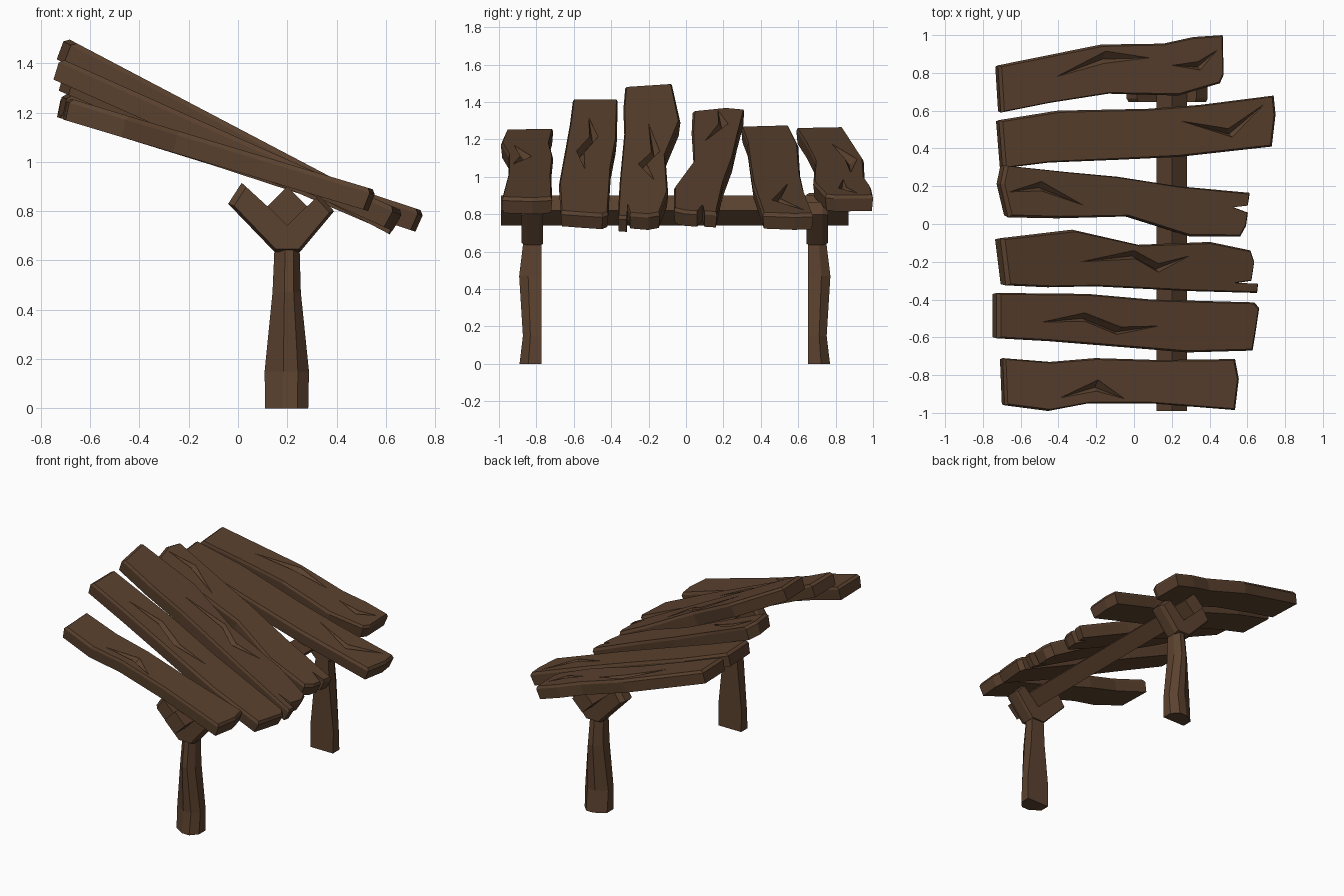
import bpy, bmesh, math
from mathutils import Vector

if "Cube" in bpy.data.objects:
    bpy.data.objects.remove(bpy.data.objects["Cube"])

wood = bpy.data.materials.new("weathered brown wood")
wood.diffuse_color = (0.105, 0.054, 0.028, 1)
wood.use_nodes = True
wood.node_tree.nodes["Principled BSDF"].inputs["Base Color"].default_value = wood.diffuse_color


def finish(name, bm):
    bmesh.ops.recalc_face_normals(bm, faces=bm.faces)
    me = bpy.data.meshes.new(name)
    bm.to_mesh(me)
    bm.free()
    me.materials.append(wood)
    ob = bpy.data.objects.new(name, me)
    bpy.context.collection.objects.link(ob)
    return ob


def loft(name, rings):
    """Skin a stack of equal-length rings and cap both ends."""
    bm = bmesh.new()
    vs = [[bm.verts.new(p) for p in r] for r in rings]
    n = len(vs[0])
    for a, b in zip(vs, vs[1:]):
        for i in range(n):
            j = (i + 1) % n
            bm.faces.new((a[i], a[j], b[j], b[i]))
    bm.faces.new(vs[0])
    bm.faces.new(vs[-1])
    return finish(name, bm)


def plank(name, left, right, outline, cracks, t=0.09):
    """Tilted board: outline seen from above, top line given as (x, z) ends."""
    m = (right[1] - left[1]) / (right[0] - left[0])
    nrm = Vector((-m, 0, 1)).normalized()

    def at(x, y, depth):
        return Vector((x, y, left[1] + m * (x - left[0]))) - nrm * depth

    cx = sum(p[0] for p in outline) / len(outline)

    def ring(depth, inset, sx):
        # inset across the board follows the local centre line
        mid0 = (outline[0][1] + outline[-1][1]) / 2
        r = [p for p in outline if p[0] > right[0] - 0.2]
        mid1 = (max(p[1] for p in r) + min(p[1] for p in r)) / 2
        pts = []
        for x, y in outline:
            c = mid0 + (mid1 - mid0) * (x - left[0]) / (right[0] - left[0])
            pts.append(at(cx + (x - cx) * sx, c + (y - c) * inset, depth))
        return pts

    ob = loft(name, [ring(0, 0.94, 0.98), ring(0.018, 1, 1), ring(t, 0.95, 0.99)])

    # V-shaped cracks: tip, left/right pairs, tip
    bm = bmesh.new()
    for c in cracks:
        lo = [bm.verts.new(at(x, y, 0.001)) for x, y in c]
        hi = [bm.verts.new(at(x, y, -0.03)) for x, y in c]
        k = len(c) // 2 - 1
        L = [0] + [1 + 2 * i for i in range(k)] + [len(c) - 1]
        R = [0] + [2 + 2 * i for i in range(k)] + [len(c) - 1]
        keel = [lo[0]]
        for i in range(1, k + 1):
            a, b = c[L[i]], c[R[i]]
            keel.append(bm.verts.new(at(a[0] * .35 + b[0] * .65, a[1] * .35 + b[1] * .65, 0.035)))
        keel.append(lo[-1])
        for i in range(k + 1):
            for S in (L, R):
                bm.faces.new((hi[S[i]], hi[S[i + 1]], lo[S[i + 1]], lo[S[i]]))
                f = [lo[S[i]], lo[S[i + 1]], keel[i + 1], keel[i]]
                bm.faces.new(list(dict.fromkeys(f)))
            f = [hi[L[i]], hi[L[i + 1]], hi[R[i + 1]], hi[R[i]]]
            bm.faces.new(list(dict.fromkeys(f)))
    bmesh.ops.triangulate(bm, faces=bm.faces)
    cutter = finish("crack_cutter", bm)
    cutter.hide_render = True
    mod = ob.modifiers.new("cracks", "BOOLEAN")
    mod.operation = "DIFFERENCE"
    mod.solver = "EXACT"
    mod.object = cutter
    dg = bpy.context.evaluated_depsgraph_get()
    me = bpy.data.meshes.new_from_object(ob.evaluated_get(dg))
    ob.modifiers.clear()
    if len(me.polygons) > 6:
        ob.data = me
    bpy.data.objects.remove(cutter)


# Planks, front to back
plank("plank_1", (-.69, 1.26), (.56, .885),
      [(-.69, -.71), (-.44, -.73), (-.2, -.71), (.13, -.72), (.54, -.715), (.56, -.82),
       (.54, -.985), (.1, -.95), (-.24, -.95), (-.45, -.99), (-.68, -.96)],
      [[(-.39, -.92), (-.19, -.825), (-.2, -.885), (-.05, -.925)]])
plank("plank_2", (-.72, 1.42), (.67, .80),
      [(-.72, -.365), (-.24, -.37), (.1, -.40), (.645, -.415), (.67, -.445), (.65, -.58),
       (.635, -.67), (.29, -.68), (-.2, -.64), (-.45, -.62), (-.72, -.605)],
      [[(-.49, -.52), (-.26, -.47), (-.26, -.515), (-.07, -.545), (-.09, -.585), (.13, -.54)]])
plank("plank_3", (-.69, 1.5), (.66, .79),
      [(-.70, -.075), (-.32, -.03), (.03, -.11), (.41, -.095), (.625, -.14), (.645, -.2),
       (.63, -.3), (.54, -.315), (.665, -.32), (.66, -.365), (.3, -.355), (-.2, -.33),
       (-.45, -.335), (-.67, -.325)],
      [[(-.28, -.2), (0, -.14), (.01, -.185), (.13, -.21), (.13, -.255), (.29, -.17)]], 0.095)
plank("plank_4", (-.70, 1.375), (.62, .81),
      [(-.68, .31), (-.35, .275), (-.08, .25), (.24, .20), (.62, .165), (.61, .1), (.53, .09),
       (.61, .06), (.60, -.01), (.57, -.065), (.3, -.065), (-.03, .04), (-.4, .03),
       (-.66, .035), (-.70, .21)],
      [[(-.66, .17), (-.49, .225), (-.49, .175), (-.27, .1)]])
plank("plank_5", (-.71, 1.28), (.755, .80),
      [(-.71, .55), (-.4, .6), (.08, .61), (.35, .63), (.745, .68), (.755, .58), (.735, .41),
       (.24, .355), (-.08, .34), (-.45, .325), (-.69, .295)],
      [[(.25, .545), (.5, .505), (.52, .46), (.69, .635)]])
plank("plank_6", (-.715, 1.27), (.48, .90),
      [(-.715, .84), (-.17, .95), (.16, .955), (.32, .99), (.475, 1.0), (.48, .79), (.46, .745),
       (.24, .68), (-.13, .69), (-.45, .64), (-.70, .59)],
      [[(-.41, .78), (-.15, .915), (-.16, .85), (.08, .88)],
       [(.2, .84), (.34, .86), (.35, .815), (.44, .92)]])

# Cross beam, square section turned on its corner
loft("cross_beam", [[(.2 + .08 * math.cos(a * math.pi / 2), y, .82 + .08 * math.sin(a * math.pi / 2))
                     for a in range(4)] for y in (-.99, .87)])

# Forked posts: the rear one mirrors the front one about y = -0.06
leg_levels = [(0, .11, .285, -.89), (.15, .108, .288, -.872), (.47, .14, .255, -.892),
              (.65, .148, .25, -.87), (.70, .16, .24, -.87)]
fork = [(.148, .635), (-.04, .83), (.015, .915), (.2, .745), (.33, .865), (.39, .80), (.252, .635)]
for side, name in ((1, "front"), (-1, "rear")):
    def flip(x, y, z):
        return (x, y if side == 1 else -.12 - y, z)
    rings = []
    for z, x0, x1, out in leg_levels:
        w, inn = x1 - x0, -.772
        mid = inn + (out - inn) * .6
        sec = [(x0, inn), (x1, inn), (x1, mid), (x0 + .75 * w, out), (x0 + .42 * w, out), (x0, mid)]
        rings.append([flip(x, y, z) for x, y in sec])
    loft(name + "_leg", rings)
    loft(name + "_fork", [[flip(.2 + (x - .2) * s, y, .75 + (z - .75) * s) for x, z in fork]
                          for y, s in ((-.765, .95), (-.785, 1), (-.85, 1), (-.88, .9))])
